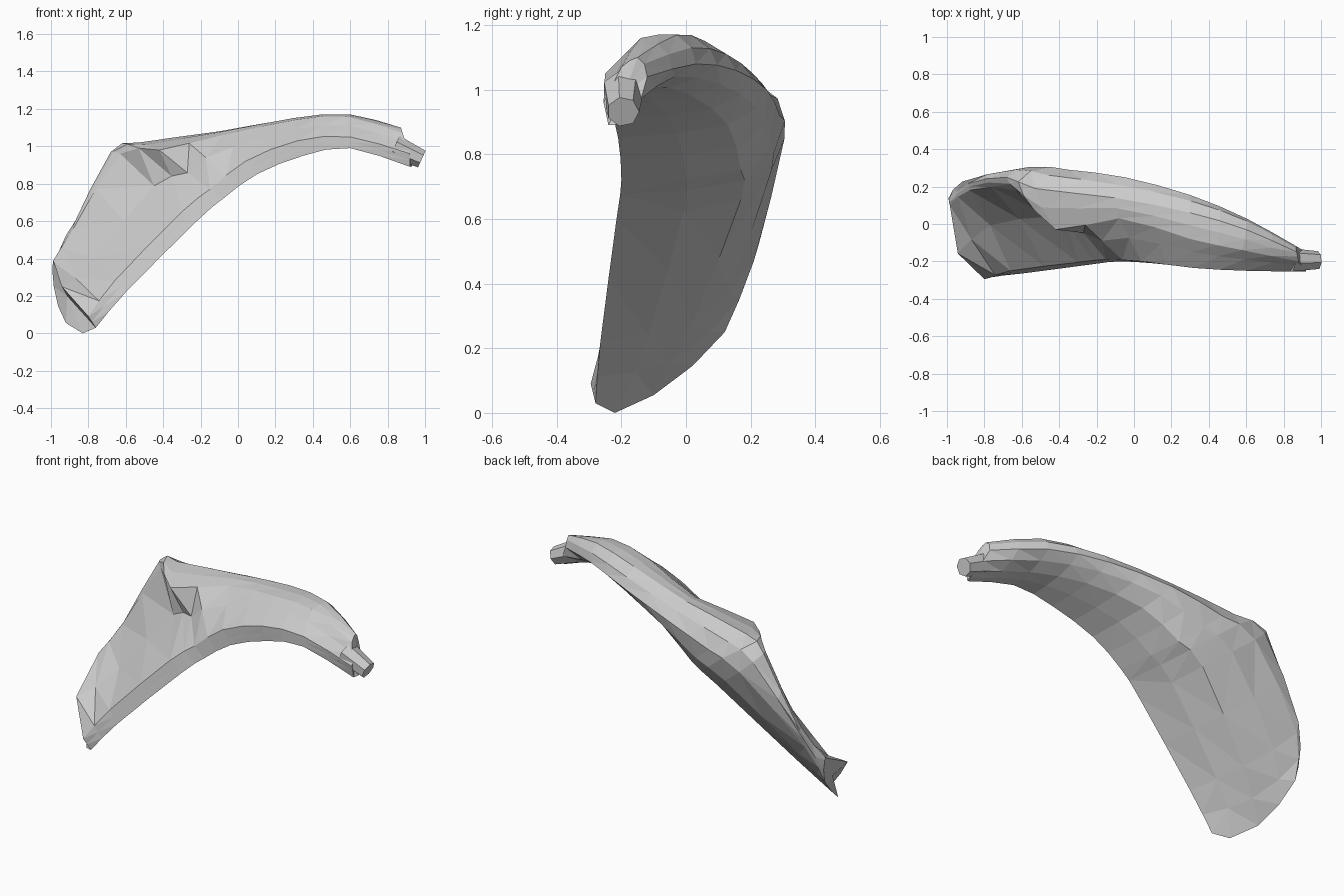
import bpy, bmesh
from mathutils import Vector

if "Cube" in bpy.data.objects:
    bpy.data.objects.remove(bpy.data.objects["Cube"])


def spline(pts, t):
    """Catmull-Rom point at t, where whole numbers are the control points."""
    n = len(pts) - 1
    i = min(int(t), n - 1)
    f = t - i
    b, c = Vector(pts[i]), Vector(pts[i + 1])
    a = Vector(pts[i - 1]) if i > 0 else b * 2 - c
    d = Vector(pts[i + 2]) if i + 2 <= n else c * 2 - b
    return 0.5 * (2 * b + (c - a) * f + (2 * a - 5 * b + 4 * c - d) * f ** 2
                  + (3 * b - a - 3 * c + d) * f ** 3)


# Rails running from the wide open end to the stem
front_edge = [(-.76, -.28, .03), (-.60, -.265, .22), (-.22, -.215, .60), (-.08, -.20, .72),
              (.10, -.21, .85), (.35, -.235, .95), (.60, -.25, .99), (.92, -.24, .89)]
under = [(-.92, -.10, .055), (-.72, .02, .28), (-.32, .17, .66), (-.16, .17, .75),
         (.05, .13, .89), (.33, .02, .98), (.60, -.12, 1.01), (.93, -.17, .91)]
back = [(-.985, .12, .25), (-.92, .21, .47), (-.56, .305, .85), (-.35, .29, .92),
        (-.05, .25, 1.0), (.30, .155, 1.06), (.60, .03, 1.08), (.87, -.12, 1.04)]
crest = [(-.99, .125, .38), (-.89, .215, .56), (-.68, .25, .97), (-.53, .19, 1.02),
         (-.10, .14, 1.08), (.30, .06, 1.15), (.60, -.03, 1.17), (.87, -.15, 1.10)]
lip = [(-.985, .10, .38), (-.88, .18, .56), (-.63, .18, .96), (-.42, -.03, .98),
       (-.08, .03, 1.06), (.30, -.08, 1.14), (.58, -.14, 1.16), (.88, -.20, 1.07)]
inner = [(-.80, -.295, .09), (-.66, -.25, .28), (-.30, -.205, .65), (-.15, -.19, .77),
         (.04, -.20, .92), (.32, -.235, 1.03), (.60, -.25, 1.05), (.92, -.255, .96)]


def ring(t):
    f, u, b, c, l, i = [spline(r, t) for r in (front_edge, under, back, crest, lip, inner)]
    skin = [spline([f, u, b, c, l], k / 2) for k in range(9)]
    cup = .2 if .5 <= t <= 3.2 else 0            # hollow below the curled lip
    hollow = l.lerp(i, .45).lerp(u, cup) + max(0, 1 - t) * Vector((-.04, -.08, 0))
    return skin + [hollow, i, i.lerp(f, .5)]


# Curled skin, lofted through the rails and closed at both ends
bm = bmesh.new()
steps = 14
rows = [[bm.verts.new(p) for p in ring(k * 7 / steps)] for k in range(steps + 1)]
for r0, r1 in zip(rows, rows[1:]):
    for j in range(12):
        n = (j + 1) % 12
        bm.faces.new((r0[j], r0[n], r1[n], r1[j]))
for r in (rows[0], rows[-1]):
    mid = bm.verts.new(sum((v.co for v in r), Vector()) / 12)
    for j in range(12):
        bm.faces.new((r[j], r[(j + 1) % 12], mid))
rows[0][1].co = (-.83, -.22, 0)                  # lowest corner
bmesh.ops.triangulate(bm, faces=bm.faces[:])
bmesh.ops.recalc_face_normals(bm, faces=bm.faces[:])
mesh = bpy.data.meshes.new("curled_skin")
bm.to_mesh(mesh)
bm.free()
bpy.context.collection.objects.link(bpy.data.objects.new("curled_skin", mesh))

# Blunt stem knob
bpy.ops.mesh.primitive_cone_add(vertices=7, radius1=.065, radius2=.05, depth=.16,
                                location=(.91, -.195, .965), rotation=(0, 2.0, 0))
bpy.context.object.name = "stem_knob"
